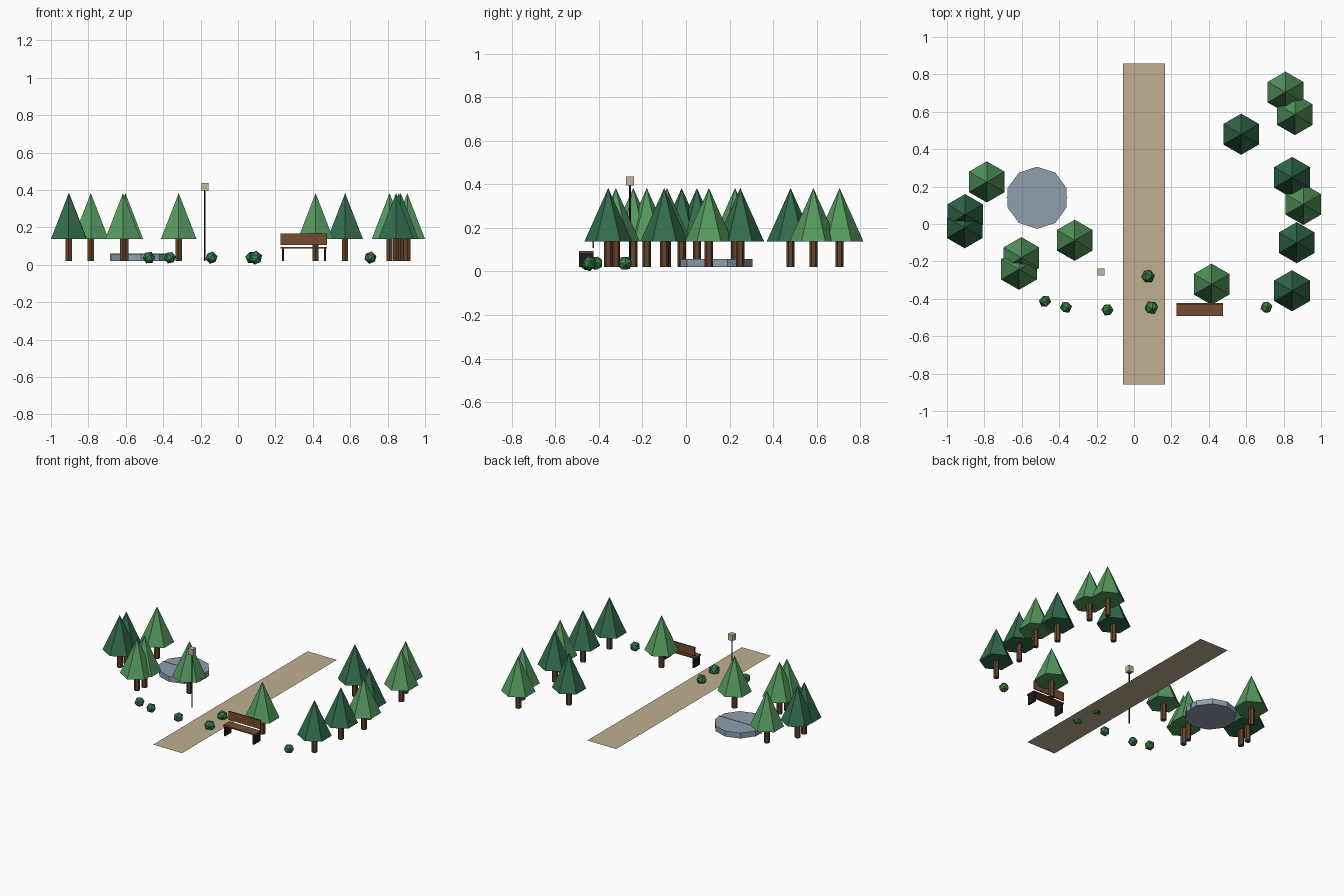
import bpy, math, random

if "Cube" in bpy.data.objects:
    bpy.data.objects.remove(bpy.data.objects["Cube"])

random.seed(4)
GROUND = 0.02


def material(name, rgb):
    """Flat colour given as 0-255 display values, stored as linear."""
    m = bpy.data.materials.new(name)
    lin = []
    for c in rgb:
        c /= 255
        lin.append(c / 12.92 if c <= 0.04045 else ((c + 0.055) / 1.055) ** 2.4)
    m.diffuse_color = (*lin, 1)
    m.use_nodes = True
    m.node_tree.nodes["Principled BSDF"].inputs["Base Color"].default_value = m.diffuse_color
    return m


LIGHT_GREEN = material("light_green", (84, 152, 94))
DARK_GREEN = material("dark_green", (50, 107, 76))
BUSH_GREEN = material("bush_green", (56, 126, 72))
BARK = material("bark_brown", (100, 68, 45))
WOOD = material("bench_brown", (118, 76, 50))
SAND = material("path_sand", (192, 175, 146))
LAMP = material("lamp_cream", (200, 182, 152))
WATER = material("pond_blue", (143, 160, 174))
BLACK = material("black_metal", (28, 28, 30))


def finish(name, mat):
    ob = bpy.context.object
    ob.name = name
    ob.data.materials.append(mat)
    return ob


def cone(name, mat, sides, r1, r2, x, y, z0, z1):
    bpy.ops.mesh.primitive_cone_add(vertices=sides, radius1=r1, radius2=r2, depth=z1 - z0,
                                    location=(x, y, (z0 + z1) / 2))
    return finish(name, mat)


def box(name, mat, x0, x1, y0, y1, z0, z1):
    bpy.ops.mesh.primitive_cube_add(size=1, location=((x0 + x1) / 2, (y0 + y1) / 2, (z0 + z1) / 2))
    ob = finish(name, mat)
    ob.scale = (x1 - x0, y1 - y0, z1 - z0)
    return ob


# Trees: six-sided trunk and six-sided cone crown
light_trees = [(0.81, 0.705), (0.86, 0.585), (0.905, 0.105), (0.415, -0.322),
               (-0.787, 0.225), (-0.317, -0.087), (-0.602, -0.18), (-0.615, -0.242)]
dark_trees = [(0.573, 0.48), (0.845, 0.249), (0.87, -0.1), (0.845, -0.357),
              (-0.903, 0.05), (-0.905, -0.02)]
for mat, spots in ((LIGHT_GREEN, light_trees), (DARK_GREEN, dark_trees)):
    for x, y in spots:
        cone("tree_trunk", BARK, 6, 0.019, 0.019, x, y, GROUND, 0.14)
        cone("tree_crown", mat, 6, 0.11, 0, x, y, 0.137, 0.383)

# Bushes: small faceted balls, each turned differently
for x, y, r in [(-0.476, -0.413, 0.034), (-0.364, -0.445, 0.033), (-0.142, -0.459, 0.034),
                (0.075, -0.28, 0.036), (0.093, -0.447, 0.038), (0.708, -0.445, 0.034)]:
    turn = [random.uniform(0, math.tau) for _ in range(3)]
    bpy.ops.mesh.primitive_ico_sphere_add(subdivisions=1, radius=r, location=(x, y, 0.038), rotation=turn)
    finish("bush", BUSH_GREEN)

# Path: flat strip
bpy.ops.mesh.primitive_plane_add(size=1, location=(0.054, 0, GROUND))
finish("path", SAND).scale = (0.225, 1.716, 1)

# Pond: ten-sided disc with a thin divider
cone("pond", WATER, 10, 0.166, 0.166, -0.518, 0.14, GROUND, 0.058)
box("pond_divider", WATER, -0.684, -0.352, 0.139, 0.141, GROUND, 0.06)

# Lamp post
cone("lamp_pole", BLACK, 6, 0.004, 0.004, -0.177, -0.257, GROUND, 0.395)
box("lamp_head", LAMP, -0.195, -0.159, -0.275, -0.239, 0.394, 0.437)

# Bench: backrest, seat and two end panels
box("bench_backrest", WOOD, 0.228, 0.476, -0.430, -0.422, 0.107, 0.168)
box("bench_seat", WOOD, 0.228, 0.476, -0.492, -0.424, 0.086, 0.095)
for x in (0.235, 0.459):
    box("bench_leg", BLACK, x, x + 0.011, -0.492, -0.424, GROUND, 0.086)
